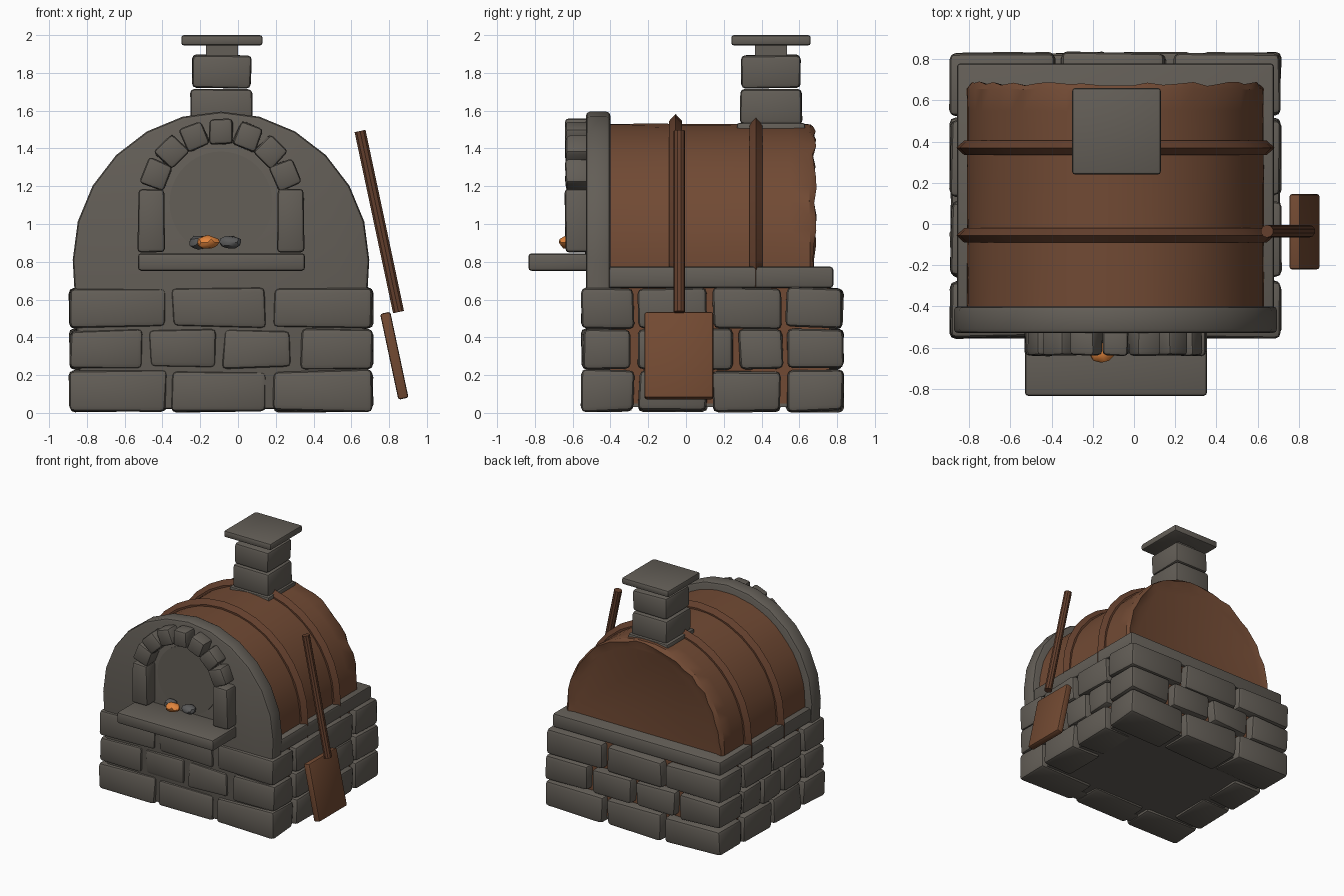
import bpy, bmesh, math, random
from mathutils import Matrix, Vector

random.seed(4)
old = bpy.data.objects.get("Cube")
if old:
    bpy.data.objects.remove(old, do_unlink=True)

CX = -0.09      # oven centre line
ARCH_Z = 0.81   # springing height of the vault


def material(name, rgb):
    m = bpy.data.materials.new(name)
    m.use_nodes = True
    m.diffuse_color = (*rgb, 1)
    m.node_tree.nodes["Principled BSDF"].inputs["Base Color"].default_value = (*rgb, 1)
    return m


STONE = material("grey stone", (0.125, 0.112, 0.095))
CLAY = material("brown clay", (0.165, 0.068, 0.034))
BAND = material("dark brown band", (0.125, 0.05, 0.026))
WOOD = material("brown wood", (0.17, 0.068, 0.032))
EMBER = material("orange ember", (0.75, 0.23, 0.045))
COAL = material("charcoal", (0.1, 0.1, 0.1))
parts = []


def finish(name, bm, mat):
    bmesh.ops.recalc_face_normals(bm, faces=bm.faces[:])
    mesh = bpy.data.meshes.new(name)
    bm.to_mesh(mesh)
    bm.free()
    ob = bpy.data.objects.new(name, mesh)
    bpy.context.collection.objects.link(ob)
    mesh.materials.append(mat)
    parts.append(ob)
    return ob


def block(name, x, y, z, mat=STONE, bevel=0.015, rough=0.0, tilt=0.0):
    """Bevelled box given by its ranges, with roughened corners."""
    bm = bmesh.new()
    bmesh.ops.create_cube(bm, size=1)
    size = Vector((x[1] - x[0], y[1] - y[0], z[1] - z[0]))
    for v in bm.verts:
        v.co = v.co * size
        v.co += Vector([random.uniform(-rough, rough) for _ in range(3)])
    if bevel:
        bmesh.ops.bevel(bm, geom=bm.edges[:], offset=bevel, segments=2,
                        profile=0.5, affect='EDGES', clamp_overlap=True)
    mid = Vector((sum(x) / 2, sum(y) / 2, sum(z) / 2))
    bmesh.ops.transform(bm, verts=bm.verts[:],
                        matrix=Matrix.Translation(mid) @ Matrix.Rotation(tilt, 4, 'Y'))
    return finish(name, bm, mat)


def loft(name, rings, mat, bevel=0.0):
    """Closed rings of points bridged in order and capped at both ends."""
    bm = bmesh.new()
    loops = [[bm.verts.new(p) for p in ring] for ring in rings]
    n = len(loops[0])
    for a, b in zip(loops, loops[1:]):
        for i in range(n):
            j = (i + 1) % n
            bm.faces.new((a[i], a[j], b[j], b[i]))
    caps = [bm.faces.new(loops[0]), bm.faces.new(loops[-1])]
    if bevel:
        edges = list({e for f in caps for e in f.edges})
        bmesh.ops.bevel(bm, geom=edges, offset=bevel, segments=2,
                        profile=0.5, affect='EDGES')
    return finish(name, bm, mat)


def arch_ring(radius, y, floor, steps, foot, rough=0.0):
    """Round-topped outline standing at depth y."""
    pts = [(CX - foot, y, floor)]
    for i in range(steps + 1):
        a = math.pi * i / steps
        r = radius + random.uniform(-rough, rough)
        pts.append((CX - r * math.cos(a), y + random.uniform(-rough, rough),
                    ARCH_Z + r * math.sin(a)))
    return pts + [(CX + foot, y, floor)]


# Stone base: three courses, each a ring of bricks
THIRDS = [(-0.89, -0.38), (-0.35, 0.15), (0.19, 0.71)]
QUARTERS = [(-0.89, -0.51), (-0.47, -0.12), (-0.08, 0.28), (0.33, 0.71)]
SIDES_A = [(-0.55, -0.28), (-0.25, 0.11), (0.14, 0.5), (0.53, 0.83)]
SIDES_B = [(-0.55, -0.3), (-0.26, -0.02), (0.01, 0.25), (0.28, 0.51), (0.53, 0.83)]
courses = [((0.01, 0.225), THIRDS, SIDES_A), ((0.235, 0.44), QUARTERS, SIDES_B),
           ((0.45, 0.66), THIRDS, SIDES_A)]
for c, (z, across, along) in enumerate(courses):
    tag = f"course_{c + 1}"
    for i, x in enumerate(across):
        block(f"{tag}_front_brick_{i}", x, along[0], z, bevel=0.028, rough=0.009)
        block(f"{tag}_back_brick_{i}", x, along[-1], z, bevel=0.028, rough=0.009)
    for i, y in enumerate(along[1:-1]):
        block(f"{tag}_right_brick_{i}", (-0.89, -0.62), y, z, bevel=0.028, rough=0.009)
        block(f"{tag}_left_brick_{i}", (0.44, 0.71), y, z, bevel=0.028, rough=0.009)
block("base_core", (-0.83, 0.65), (-0.45, 0.76), (0.05, 0.68), CLAY, 0)
block("base_floor", (-0.83, 0.65), (-0.45, 0.76), (0.03, 0.05), STONE, 0)
block("base_slab", (-0.86, 0.68), (-0.42, 0.78), (0.66, 0.775), bevel=0.018)

# Clay vault with a ragged back rim
depths = [-0.42, -0.2, 0.05, 0.3, 0.55, 0.655]
vault = [arch_ring(0.72, y, 0.74, 28, 0.72, 0.003) for y in depths]
vault.append(arch_ring(0.705, 0.68, 0.74, 28, 0.7, 0.012))
vault.append(arch_ring(0.65, 0.665, 0.74, 28, 0.65, 0.004))
loft("clay_vault", vault, CLAY)

# Ridged bands over the vault, tapering at their feet
section = [(-0.035, 0.69), (-0.035, 0.735), (0, 0.772), (0.035, 0.735), (0.035, 0.69)]
for name, y in (("front_band", -0.055), ("rear_band", 0.37)):
    def foot(side, z, k):
        return [(CX + side * r, y + d * k, z) for d, r in section]
    rings = [foot(-1, 0.66, 0.1), foot(-1, 0.75, 1)]
    for i in range(17):
        a = math.pi * i / 16
        rings.append([(CX - r * math.cos(a), y + d, ARCH_Z + r * math.sin(a))
                      for d, r in section])
    rings += [foot(1, 0.75, 1), foot(1, 0.66, 0.1)]
    loft(name, rings, BAND)

# Front wall with a round mouth panel
loft("front_wall", [arch_ring(0.785, y, 0.02, 12, 0.74) for y in (-0.53, -0.40)],
     STONE, 0.022)
mouth = [[(CX + 0.272 * math.cos(a), y, 1.112 + 0.272 * math.sin(a))
          for a in (math.tau * i / 40 for i in range(40))] for y in (-0.536, -0.528)]
loft("mouth_panel", mouth, STONE)

# Stone surround of the mouth: jambs, arch stones and sill
for side in (-1, 1):
    x = CX + side * 0.37
    block("right_jamb" if side < 0 else "left_jamb", (x - 0.07, x + 0.07),
          (-0.64, -0.5), (0.85, 1.185), bevel=0.02, rough=0.004)
for i in range(-3, 4):
    a = math.radians(22.5 * i)
    x, z = CX + 0.37 * math.sin(a), 1.12 + 0.37 * math.cos(a)
    w = 0.062 + 0.003 * abs(i)
    block(f"arch_stone_{i + 4}", (x - w, x + w), (-0.64, -0.5), (z - 0.066, z + 0.066),
          bevel=0.02, rough=0.005, tilt=a)
block("sill", (-0.53, 0.355), (-0.835, -0.5), (0.752, 0.845), bevel=0.018)

# Embers and charcoal in the mouth
lumps = [("ember", -0.16, -0.625, 0.065, EMBER), ("charcoal_left", -0.04, -0.585, 0.062, COAL),
         ("charcoal_right", -0.21, -0.58, 0.055, COAL)]
for name, x, y, r, mat in lumps:
    bm = bmesh.new()
    bmesh.ops.create_icosphere(bm, subdivisions=2, radius=1)
    for v in bm.verts:
        v.co *= random.uniform(0.85, 1.05)
        v.co = Vector((x, y, 0.903)) + v.co * Vector((r, 0.05, 0.038))
    finish(name, bm, mat)

# Chimney
block("chimney_foot", (-0.27, 0.09), (0.27, 0.63), (1.44, 1.535), bevel=0.012)
block("chimney_lower", (-0.25, 0.075), (0.285, 0.615), (1.53, 1.715), bevel=0.022, rough=0.005)
block("chimney_upper", (-0.24, 0.07), (0.29, 0.605), (1.72, 1.895), bevel=0.022, rough=0.005)
block("chimney_neck", (-0.17, 0.0), (0.365, 0.535), (1.86, 1.955), bevel=0)
block("chimney_cap", (-0.3, 0.13), (0.24, 0.66), (1.945, 2.0), bevel=0.014)

# Peel leaning on the left side
lean = math.radians(-12)
bm = bmesh.new()
bmesh.ops.create_cone(bm, cap_ends=True, segments=10, radius1=0.031, radius2=0.031, depth=0.98,
                      matrix=Matrix.Translation((0.748, -0.035, 1.013))
                      @ Matrix.Rotation(lean, 4, 'Y'))
finish("peel_handle", bm, BAND)
block("peel_blade", (0.8, 0.855), (-0.22, 0.145), (0.07, 0.535), WOOD, 0.012, tilt=lean)

# Smooth shading with sharp edges kept
bpy.ops.object.select_all(action='DESELECT')
for ob in parts:
    ob.select_set(True)
bpy.context.view_layer.objects.active = parts[0]
bpy.ops.object.shade_smooth_by_angle(angle=math.radians(32))
